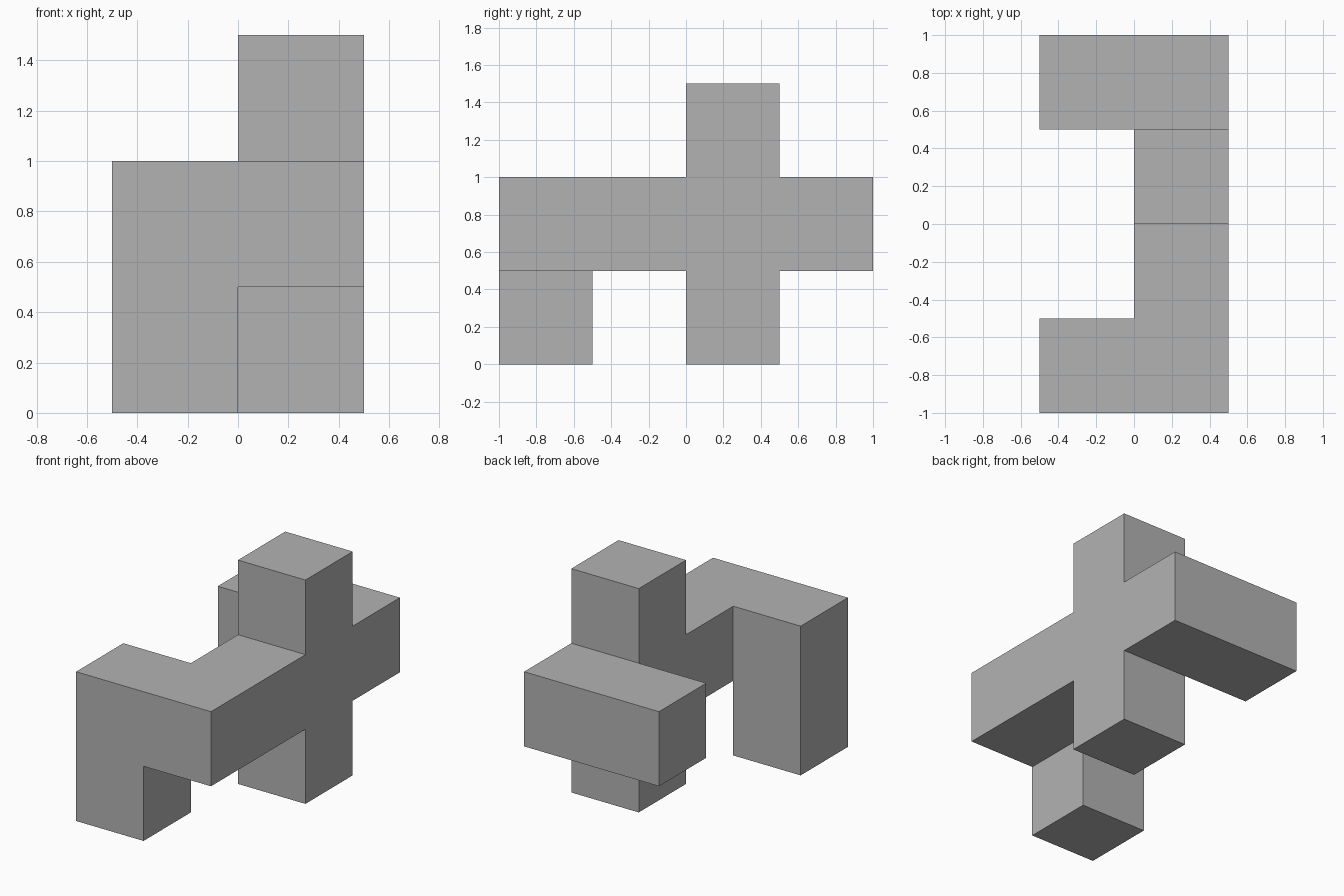
import bpy
import bmesh
from mathutils import Vector

cube = bpy.data.objects.get("Cube")
if cube:
    bpy.data.objects.remove(cube, do_unlink=True)

UNIT = 0.5

grey = bpy.data.materials.new("plain_grey")
grey.use_nodes = True
colour = (0.45, 0.45, 0.45, 1)
grey.diffuse_color = colour
grey.node_tree.nodes["Principled BSDF"].inputs["Base Color"].default_value = colour

# Unit cells of each part, as (x, y, z) steps
beam = {(0, y, 1) for y in range(-2, 2)}
post = {(0, 0, z) for z in range(3)}
front_arm_and_leg = {(-1, -2, z) for z in range(2)}
back_arm = {(-1, 1, 1)}
cells = beam | post | front_arm_and_leg | back_arm


def add_side(bm, cell, axis, sign):
    """Add the square on one side of a cell, facing outward."""
    normal = Vector((0, 0, 0))
    normal[axis] = sign
    u = Vector((0, 0, 0))
    u[(axis + 1) % 3] = 1
    v = normal.cross(u)
    centre = Vector(cell) + Vector((0.5, 0.5, 0.5)) + normal / 2
    corners = [(-u - v), (u - v), (u + v), (-u + v)]
    bm.faces.new([bm.verts.new((centre + c / 2) * UNIT) for c in corners])


# Keep only the outer skin, then merge it into clean flat faces
bm = bmesh.new()
for cell in sorted(cells):
    for axis in range(3):
        for sign in (-1, 1):
            neighbour = list(cell)
            neighbour[axis] += sign
            if tuple(neighbour) not in cells:
                add_side(bm, cell, axis, sign)
bmesh.ops.remove_doubles(bm, verts=bm.verts, dist=0.001)
bmesh.ops.dissolve_limit(bm, angle_limit=0.01, verts=bm.verts, edges=bm.edges)

mesh = bpy.data.meshes.new("block_piece")
bm.to_mesh(mesh)
bm.free()
mesh.materials.append(grey)
piece = bpy.data.objects.new("block_piece", mesh)
bpy.context.collection.objects.link(piece)
